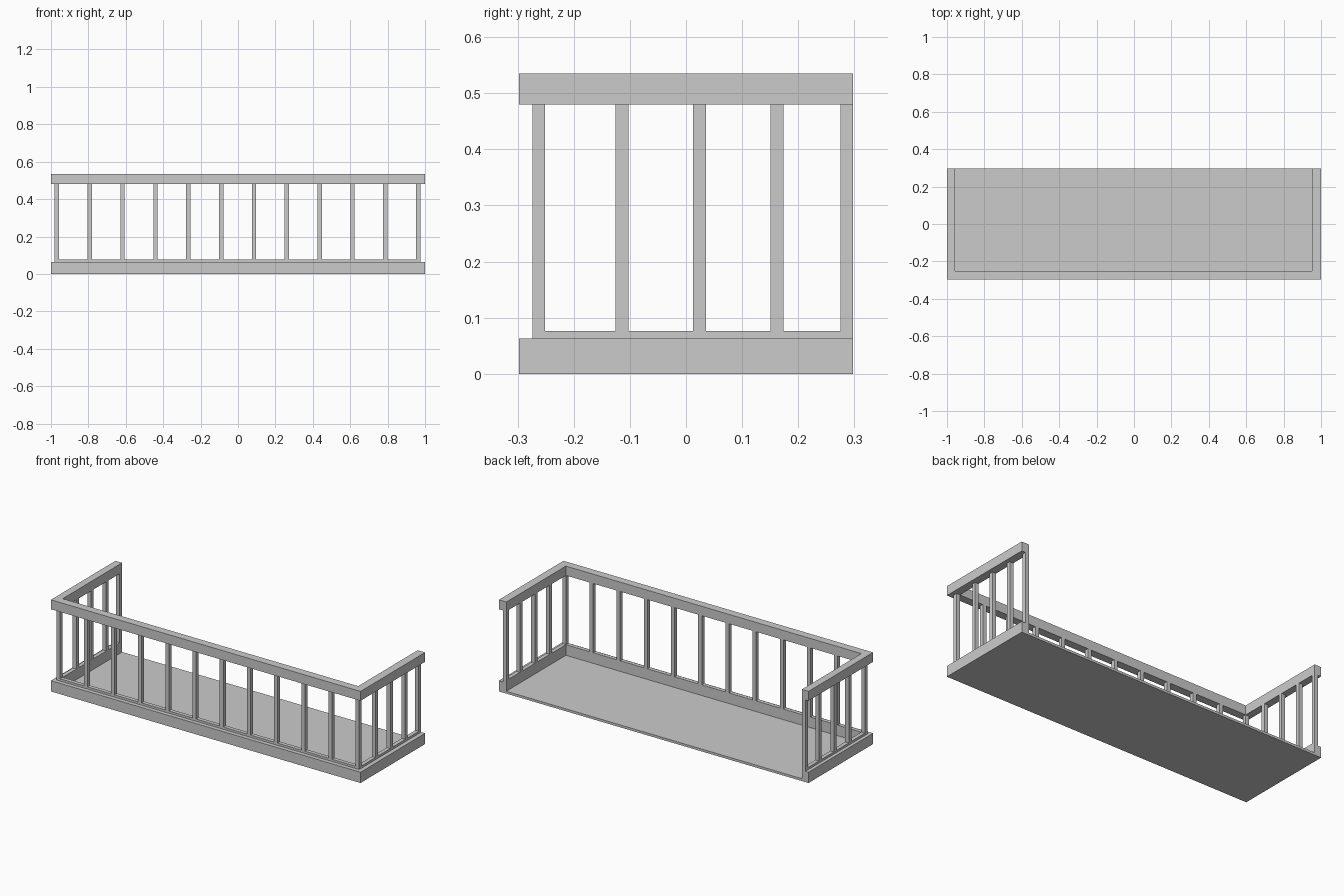
import bpy, bmesh

if "Cube" in bpy.data.objects:
    bpy.data.objects.remove(bpy.data.objects["Cube"])

# Plan limits: outer edge, inner edge of the railing, open back
XL, XR, YF, YB = -1.0, 1.0, -0.298, 0.298
IL, IR, IF = -0.957, 0.952, -0.251
T = 0.023  # baluster thickness


def finish(name, bm):
    bmesh.ops.recalc_face_normals(bm, faces=bm.faces)
    mesh = bpy.data.meshes.new(name)
    bm.to_mesh(mesh)
    bm.free()
    obj = bpy.data.objects.new(name, mesh)
    bpy.context.collection.objects.link(obj)
    return obj


def prism(name, points, z0, z1):
    bm = bmesh.new()
    face = bm.faces.new([bm.verts.new((x, y, z0)) for x, y in points])
    out = bmesh.ops.extrude_face_region(bm, geom=[face], use_keep_orig=True)
    verts = [v for v in out["geom"] if isinstance(v, bmesh.types.BMVert)]
    bmesh.ops.translate(bm, verts=verts, vec=(0, 0, z1 - z0))
    return finish(name, bm)


def u_rail(name, xl, xr, yf, z0, z1):
    pts = [(xl, YB), (xl, yf), (xr, yf), (xr, YB),
           (IR, YB), (IR, IF), (IL, IF), (IL, YB)]
    return prism(name, pts, z0, z1)


def baluster(name, x, y):
    h = T / 2
    pts = [(x - h, y - h), (x + h, y - h), (x + h, y + h), (x - h, y + h)]
    return prism(name, pts, 0.076, 0.48)


# Floor slab inside the lower rail
prism("floor", [(IL, IF), (IR, IF), (IR, YB), (IL, YB)], 0.0, 0.014)

# Lower rail, narrow sill on its inner edge, and top rail
u_rail("lower_rail", XL, XR, YF, 0.0, 0.063)
u_rail("sill", IL - T, IR + T, IF - T, 0.063, 0.076)
u_rail("top_rail", XL, XR, YF, 0.48, 0.535)

# Front balusters, corner to corner
x0, x1 = IL - T / 2, IR + T / 2
for i in range(12):
    baluster(f"front_baluster_{i + 1}", x0 + (x1 - x0) * i / 11, IF - T / 2)

# Side balusters
for side, x in (("left", x0), ("right", x1)):
    for i, y in enumerate((-0.114, 0.024, 0.162, YB - T / 2)):
        baluster(f"{side}_baluster_{i + 1}", x, y)
